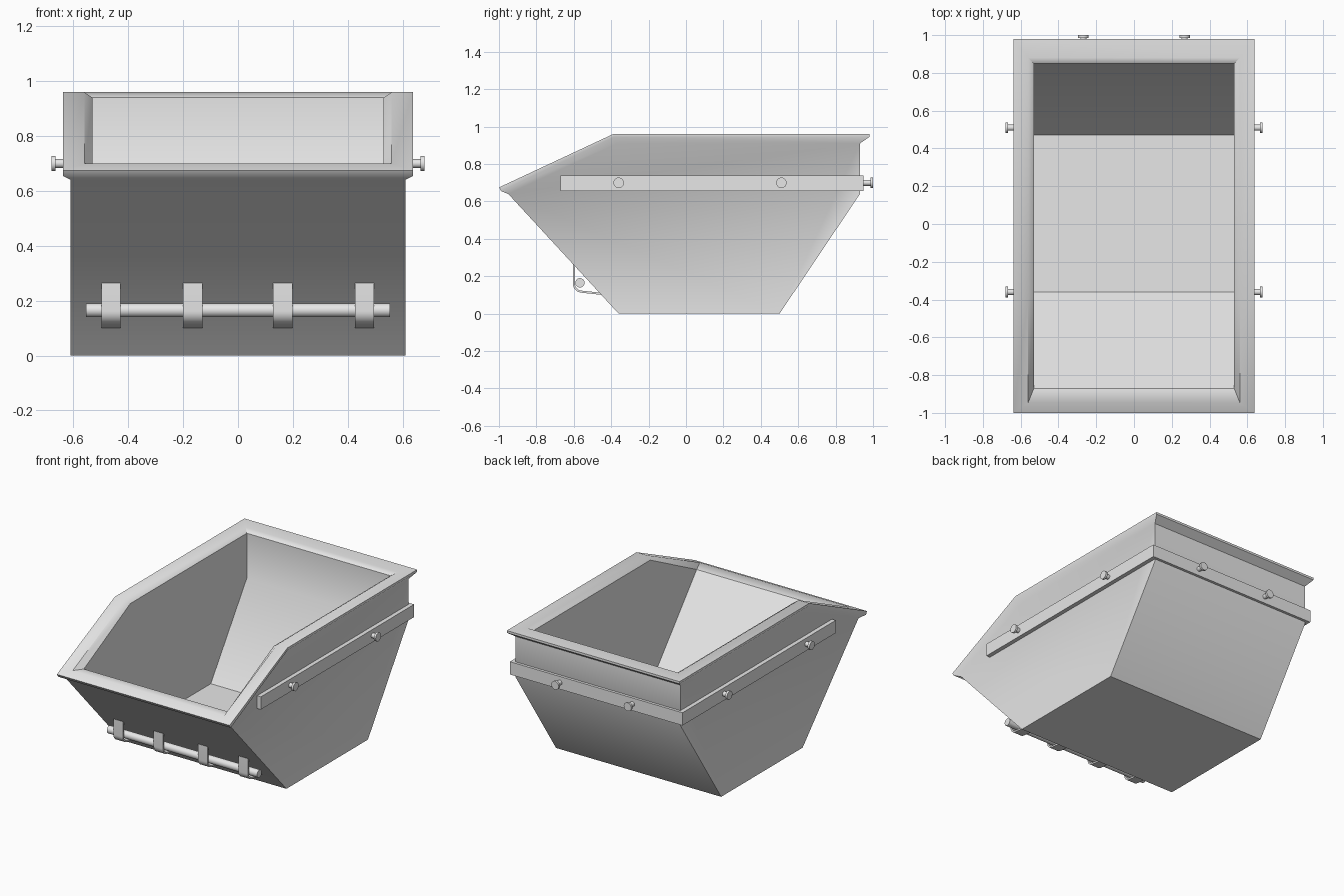
import bpy, bmesh, math
from mathutils import Vector

cube = bpy.data.objects.get("Cube")
if cube:
    bpy.data.objects.remove(cube, do_unlink=True)

GREY = (0.8, 0.8, 0.8, 1.0)
steel = bpy.data.materials.new("grey_steel")
steel.use_nodes = True
steel.diffuse_color = GREY
for node in steel.node_tree.nodes:
    if node.type == 'BSDF_PRINCIPLED':
        node.inputs["Base Color"].default_value = GREY


def finish(name, bm, angle=40):
    bmesh.ops.remove_doubles(bm, verts=bm.verts, dist=0.0005)
    bmesh.ops.recalc_face_normals(bm, faces=bm.faces)
    mesh = bpy.data.meshes.new(name)
    bm.to_mesh(mesh)
    bm.free()
    mesh.materials.append(steel)
    obj = bpy.data.objects.new(name, mesh)
    bpy.context.collection.objects.link(obj)
    bpy.ops.object.select_all(action='DESELECT')
    obj.select_set(True)
    bpy.context.view_layer.objects.active = obj
    bpy.ops.object.shade_smooth_by_angle(angle=math.radians(angle))
    return obj


def face(bm, points):
    bm.faces.new([bm.verts.new(p) for p in points])


def add_box(bm, low, high):
    size = [h - l for l, h in zip(low, high)]
    verts = bmesh.ops.create_cube(bm, size=1)["verts"]
    bmesh.ops.scale(bm, vec=size, verts=verts)
    bmesh.ops.translate(bm, vec=[(l + h) / 2 for l, h in zip(low, high)], verts=verts)


def add_rod(bm, start, end, radius, sides=24):
    start, end = Vector(start), Vector(end)
    axis = end - start
    verts = bmesh.ops.create_cone(bm, cap_ends=True, segments=sides, radius1=radius,
                                  radius2=radius, depth=axis.length)["verts"]
    bmesh.ops.rotate(bm, matrix=Vector((0, 0, 1)).rotation_difference(axis).to_matrix(),
                     verts=verts)
    bmesh.ops.translate(bm, vec=(start + end) / 2, verts=verts)


def add_trough(bm, half, profile):
    """Open trough: two side panels joined along all but the last two top edges."""
    for x in (-half, half):
        face(bm, [(x, y, z) for y, z in profile])
    walls = [profile[-1]] + profile[:4]
    for (y1, z1), (y2, z2) in zip(walls, walls[1:]):
        face(bm, [(-half, y1, z1), (half, y1, z1), (half, y2, z2), (-half, y2, z2)])


# Skip body: outer shell, inner shell and folded rim.
# Profiles run floor front, floor back, bend, top back, top break, top front.
outer = [(-0.36, 0), (0.50, 0), (0.93, 0.64), (0.93, 0.91), (-0.37, 0.91), (-0.95, 0.64)]
inner = [(-0.36, 0.08), (0.47, 0.08), (0.85, 0.64), (0.85, 0.94), (-0.38, 0.94), (-0.87, 0.69)]
rim = [
    (0.61, outer[3:]),
    (0.638, [(0.98, 0.945), (-0.385, 0.945), (-0.988, 0.655)]),
    (0.638, [(0.98, 0.96), (-0.39, 0.96), (-1.0, 0.675)]),
    (0.56, [(0.88, 0.96), (-0.39, 0.96), (-0.945, 0.70)]),
    (0.53, inner[3:]),
]
body = bmesh.new()
add_trough(body, 0.61, outer)
add_trough(body, 0.53, inner)
loops = [[(x, y, z) for y, z in path] + [(-x, y, z) for y, z in reversed(path)]
         for x, path in rim]
for a, b in zip(loops, loops[1:]):
    for i in range(6):
        j = (i + 1) % 6
        face(body, [a[i], a[j], b[j], b[i]])
finish("skip_body", body)

# Rails along both sides and across the back
rails = bmesh.new()
for side in (-1, 1):
    xs = sorted((side * 0.605, side * 0.638))
    add_box(rails, (xs[0], -0.67, 0.655), (xs[1], 0.948, 0.74))
add_box(rails, (-0.605, 0.925, 0.655), (0.605, 0.948, 0.74))
finish("side_and_back_rails", rails)

# Headed lifting pins
pins = bmesh.new()


def add_pin(base, direction, length):
    base, direction = Vector(base), Vector(direction)
    tip = base + direction * length
    neck = tip - direction * 0.014
    add_rod(pins, base, neck, 0.016)
    add_rod(pins, neck, tip, 0.028)


for side in (-1, 1):
    for y in (-0.36, 0.51):
        add_pin((side * 0.63, y, 0.70), (side, 0, 0), 0.05)
    add_pin((side * 0.268, 0.94, 0.70), (0, 1, 0), 0.06)
finish("lifting_pins", pins)

# Front bar
bar = bmesh.new()
add_rod(bar, (-0.555, -0.567, 0.165), (0.555, -0.567, 0.165), 0.025, 32)
finish("front_bar", bar)

# Bent straps that hold the bar
center, radius, thick = Vector((-0.555, 0.162)), 0.05, 0.011
path = [(Vector((-0.605, 0.265)), Vector((1, 0)))]
for i in range(9):
    t = math.pi + math.radians(80) * i / 8
    out = Vector((math.cos(t), math.sin(t)))
    path.append((center + out * radius, -out))
path.append((Vector((-0.445, 0.10)), path[-1][1]))
section = [p for p, n in path] + [p + n * thick for p, n in reversed(path)]
for number, x in enumerate((-0.463, -0.165, 0.163, 0.461)):
    strap = bmesh.new()
    ends = [[(x + w, p.x, p.y) for p in section] for w in (-0.035, 0.035)]
    for end in ends:
        face(strap, end)
    for i in range(len(section)):
        face(strap, [ends[0][i - 1], ends[0][i], ends[1][i], ends[1][i - 1]])
    finish(f"bar_strap_{number + 1}", strap)
